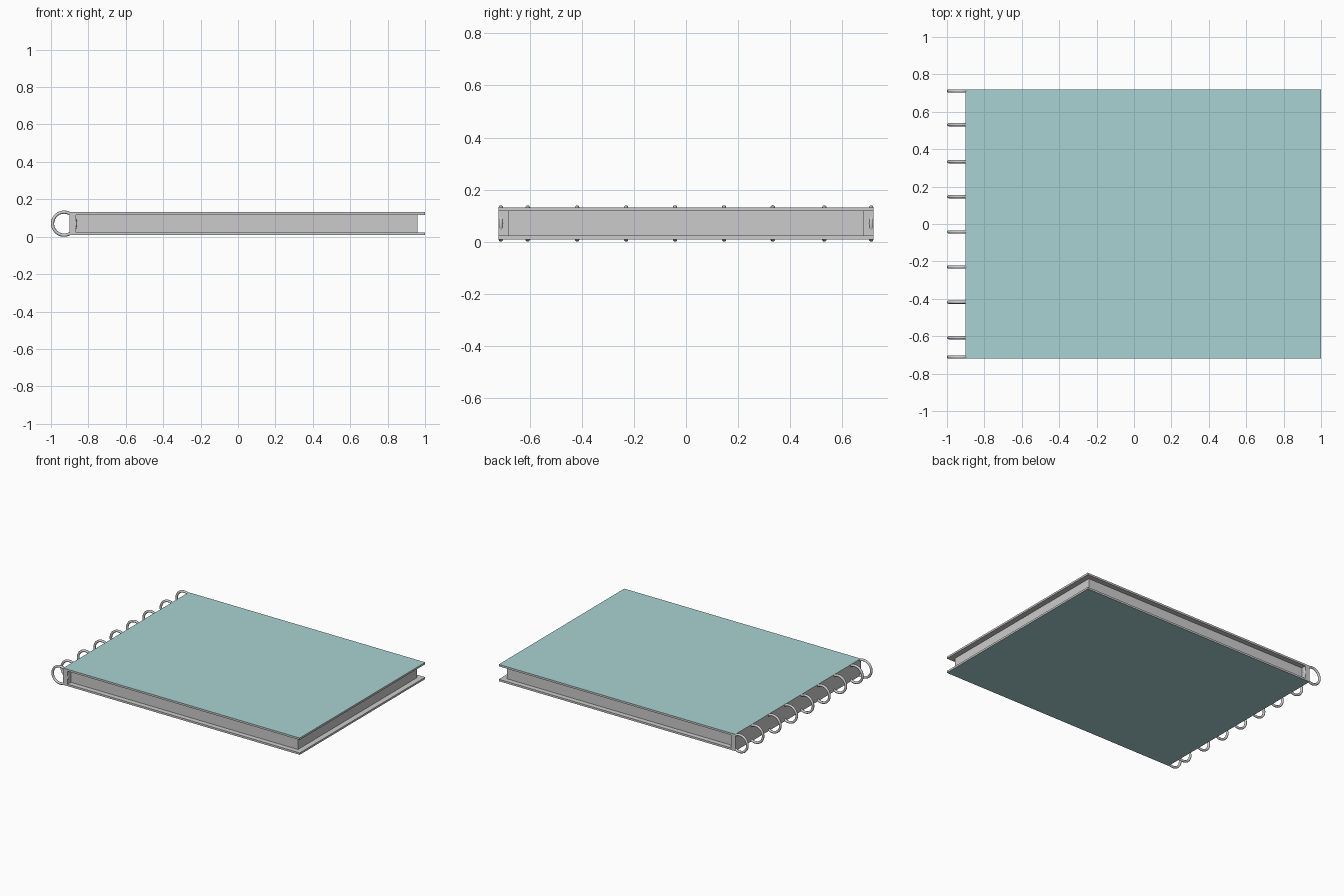
import bpy, bmesh, math

if "Cube" in bpy.data.objects:
    bpy.data.objects.remove(bpy.data.objects["Cube"])

teal = bpy.data.materials.new("teal_cover")
teal.diffuse_color = (0.40, 0.65, 0.65, 1)
teal.use_nodes = True
teal.node_tree.nodes["Principled BSDF"].inputs["Base Color"].default_value = teal.diffuse_color
grey = bpy.data.materials.new("grey_board")
grey.diffuse_color = (0.8, 0.8, 0.8, 1)
grey.use_nodes = True
grey.node_tree.nodes["Principled BSDF"].inputs["Base Color"].default_value = grey.diffuse_color


def box(name, lo, hi):
    bm = bmesh.new()
    bmesh.ops.create_cube(bm, size=1)
    for v in bm.verts:
        v.co = [(a + b) / 2 + c * (b - a) for a, b, c in zip(lo, hi, v.co)]
    mesh = bpy.data.meshes.new(name)
    bm.to_mesh(mesh)
    bm.free()
    obj = bpy.data.objects.new(name, mesh)
    bpy.context.collection.objects.link(obj)
    return obj


# Cover boards: teal on the outer face only, grey edges
def cover(name, z0, z1, outward):
    obj = box(name, (-0.90, -0.72, z0), (1.0, 0.72, z1))
    obj.data.materials.append(grey)
    obj.data.materials.append(teal)
    for p in obj.data.polygons:
        p.material_index = 1 if p.normal.z * outward > 0.5 else 0


cover("front_cover", 0.117, 0.131, 1)
cover("back_cover", 0.009, 0.023, -1)

# Spine strip and inset page block
box("spine", (-0.90, -0.72, 0.023), (-0.865, 0.72, 0.117))
box("page_block", (-0.865, -0.683, 0.023), (0.96, 0.683, 0.117))

# Binding rings
for i, y in enumerate((-0.711, -0.608, -0.418, -0.23, -0.042,
                       0.146, 0.333, 0.531, 0.711)):
    bpy.ops.mesh.primitive_torus_add(
        major_segments=40, minor_segments=12,
        major_radius=0.0615, minor_radius=0.0085,
        location=(-0.93, y, 0.07), rotation=(math.pi / 2, 0, 0))
    ring = bpy.context.object
    ring.name = f"binding_ring_{i + 1}"
    bpy.ops.object.shade_smooth()
